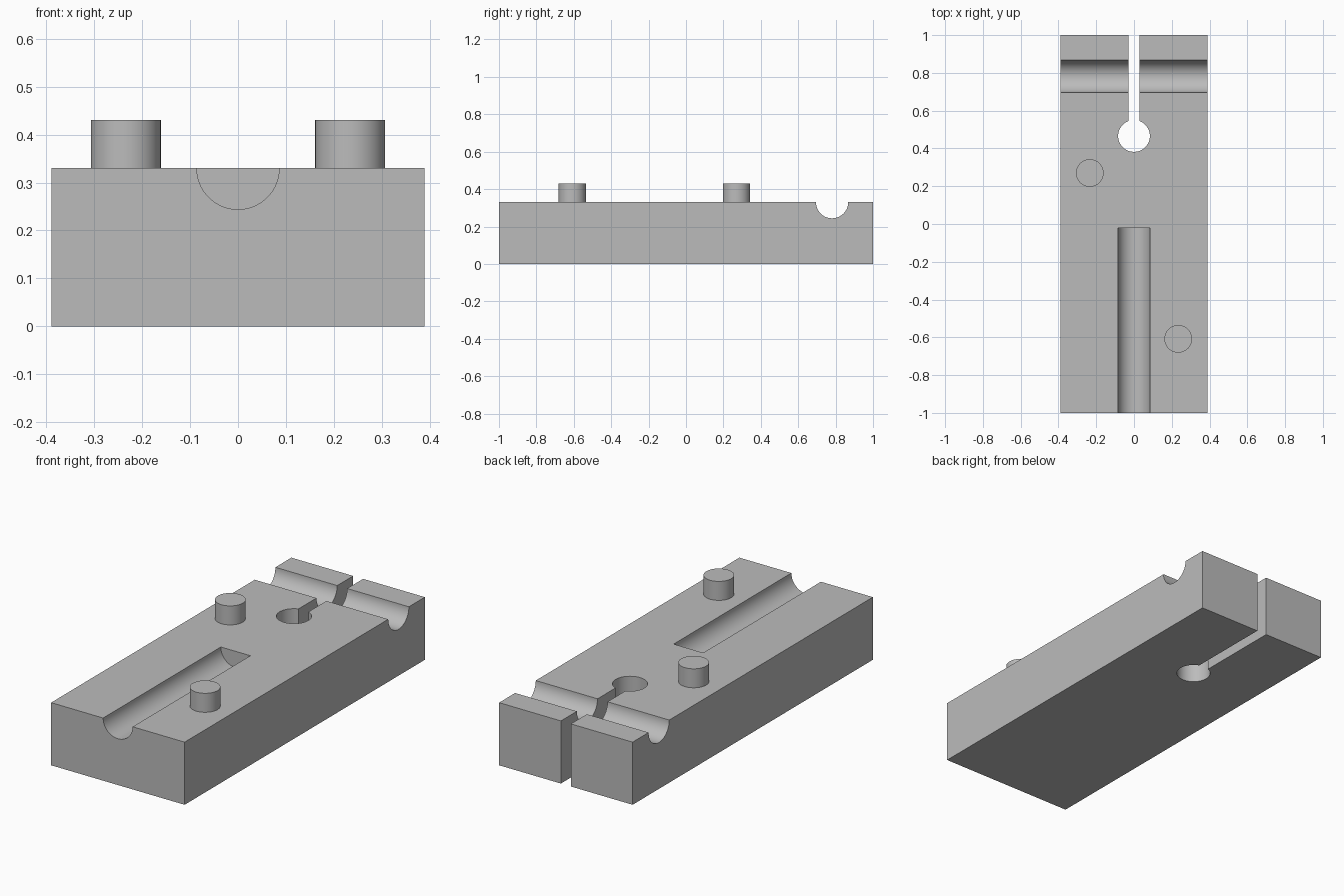
import bpy
import math

cube = bpy.data.objects.get("Cube")
if cube:
    bpy.data.objects.remove(cube, do_unlink=True)

WIDTH, LENGTH, HEIGHT = 0.778, 2.0, 0.33
GROOVE_R, PEG_R = 0.086, 0.073

grey = bpy.data.materials.new("plain grey")
grey.use_nodes = True
colour = (0.5, 0.5, 0.5, 1)
grey.diffuse_color = colour
grey.node_tree.nodes["Principled BSDF"].inputs["Base Color"].default_value = colour


def box(name, size, location):
    bpy.ops.mesh.primitive_cube_add(size=1, location=location)
    ob = bpy.context.object
    ob.name = name
    ob.scale = size
    bpy.ops.object.transform_apply(location=False, rotation=False, scale=True)
    ob.data.materials.append(grey)
    return ob


def cylinder(name, radius, depth, location, rotation=(0, 0, 0)):
    bpy.ops.mesh.primitive_cylinder_add(
        vertices=64, radius=radius, depth=depth, location=location, rotation=rotation)
    ob = bpy.context.object
    ob.name = name
    ob.data.materials.append(grey)
    return ob


def combine(target, tool, operation):
    tool.hide_render = True
    mod = target.modifiers.new(tool.name, "BOOLEAN")
    mod.operation = operation
    mod.solver = "EXACT"
    mod.object = tool
    bpy.context.view_layer.objects.active = target
    bpy.ops.object.modifier_apply(modifier=mod.name)
    bpy.data.objects.remove(tool, do_unlink=True)


# Main block
block = box("base_block", (WIDTH, LENGTH, HEIGHT), (0, 0, HEIGHT / 2))

# Half-round grooves: one lengthwise at the front, one crosswise at the back
quarter = math.pi / 2
front_end, groove_end = -1.1, -0.02
cutters = [
    cylinder("long_groove", GROOVE_R, groove_end - front_end,
             (0, (front_end + groove_end) / 2, HEIGHT), (quarter, 0, 0)),
    cylinder("cross_groove", GROOVE_R, 1, (0, 0.781, HEIGHT), (0, quarter, 0)),
    # Keyhole: round hole with a slot running out through the back
    cylinder("keyhole", 0.084, 1, (0, 0.466, HEIGHT / 2)),
    box("slot", (0.058, 0.64, 1), (0, 0.786, HEIGHT / 2)),
]
for cutter in cutters:
    combine(block, cutter, "DIFFERENCE")

# Locating pegs, sunk into the block and joined to it
for side, y in ((-1, 0.27), (1, -0.608)):
    peg = cylinder("peg", PEG_R, 0.2, (side * 0.234, y, HEIGHT))
    combine(block, peg, "UNION")

bpy.ops.object.select_all(action="DESELECT")
block.select_set(True)
bpy.context.view_layer.objects.active = block
bpy.ops.object.shade_smooth_by_angle(angle=math.radians(30))
